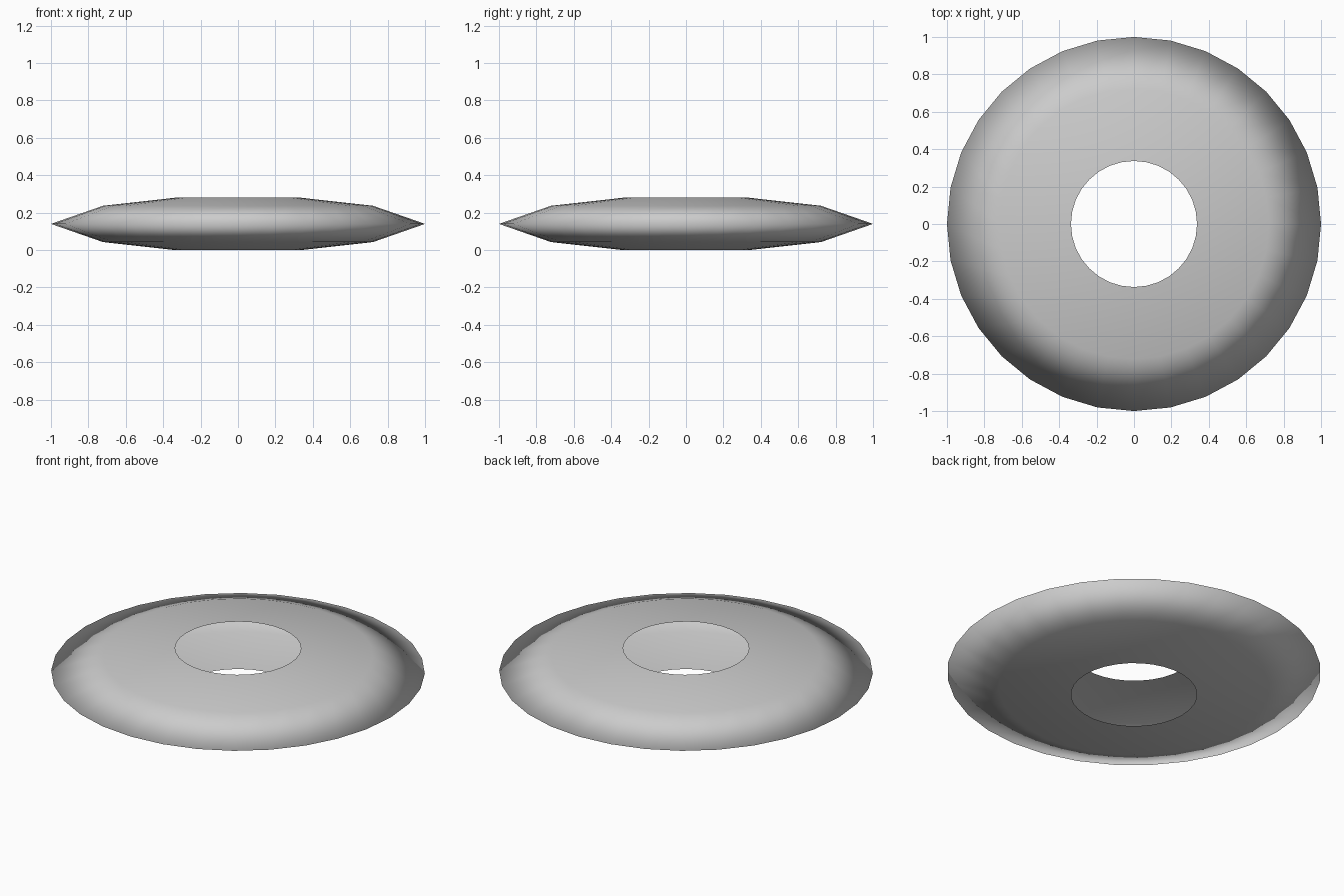
import bpy, bmesh
from math import cos, sin, pi

if "Cube" in bpy.data.objects:
    bpy.data.objects.remove(bpy.data.objects["Cube"])

SIDES = 32
# Half profile from lower hole rim, round the thin outer edge, to upper hole rim (radius, height)
PROFILE = [(0.337, 0.0), (0.722, 0.043), (1.0, 0.14), (0.722, 0.237), (0.337, 0.28)]

# Lathed open shell: upper and lower skins meet at the outer edge
bm = bmesh.new()
rings = [[bm.verts.new((r * cos(2 * pi * i / SIDES), r * sin(2 * pi * i / SIDES), z))
          for i in range(SIDES)] for r, z in PROFILE]
for low, high in zip(rings, rings[1:]):
    for i in range(SIDES):
        j = (i + 1) % SIDES
        bm.faces.new((low[i], low[j], high[j], high[i])).smooth = True

mesh = bpy.data.meshes.new("ring_disc")
bm.to_mesh(mesh)
bm.free()
disc = bpy.data.objects.new("ring_disc", mesh)
bpy.context.collection.objects.link(disc)
